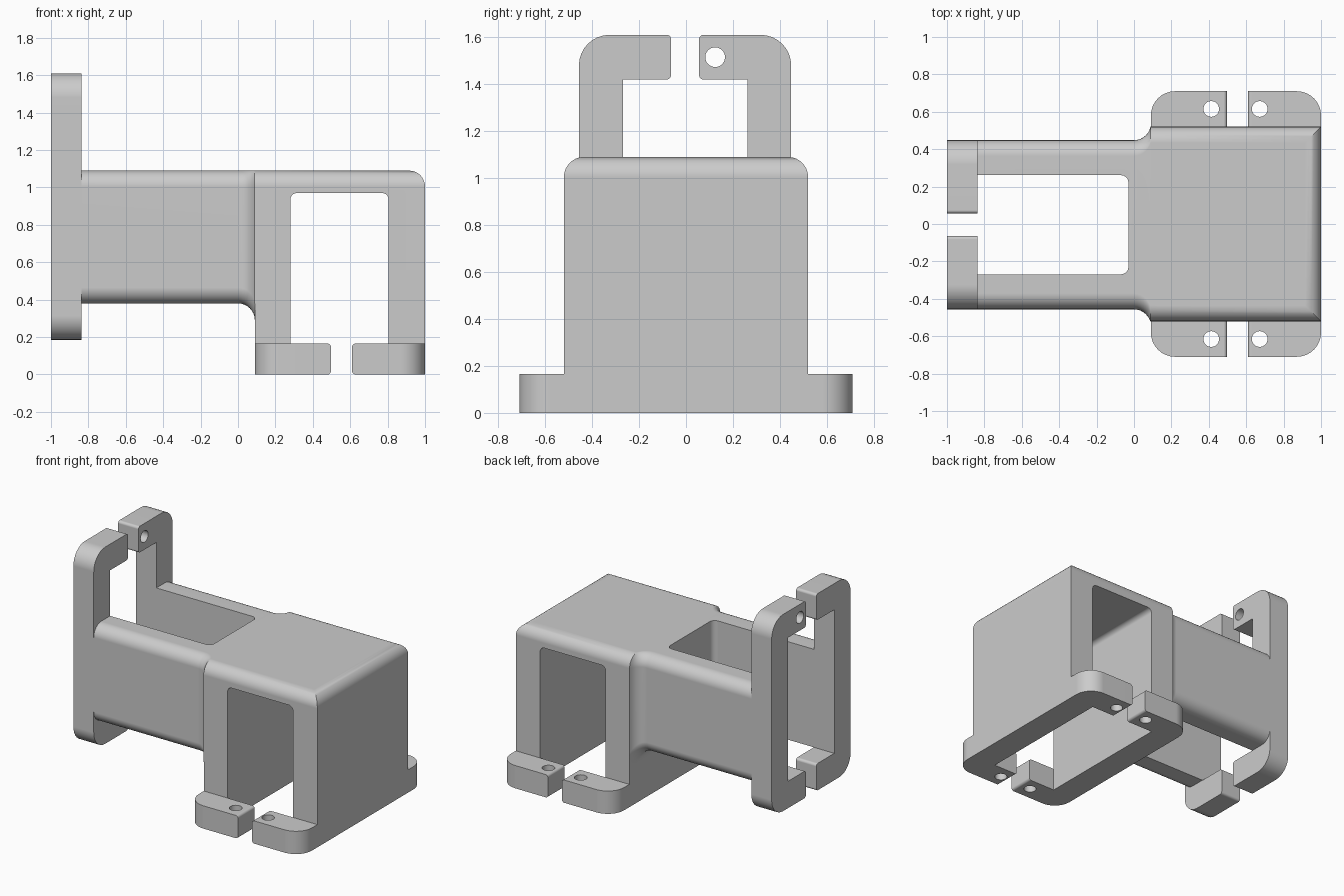
import bpy
import bmesh
from math import sin, cos, pi, radians

cube = bpy.data.objects.get("Cube")
if cube:
    bpy.data.objects.remove(cube, do_unlink=True)

grey = bpy.data.materials.new("light_grey")
grey.use_nodes = True
grey.diffuse_color = (0.6, 0.6, 0.6, 1)
grey.node_tree.nodes["Principled BSDF"].inputs["Base Color"].default_value = (0.6, 0.6, 0.6, 1)

# Placement of profile (u, v) and extrusion w for each extrusion axis
MAPS = {
    "x": lambda u, v, w: (w, u, v),
    "y": lambda u, v, w: (u, w, v),
    "z": lambda u, v, w: (u, v, w),
}


def near(a, b):
    return abs(a - b) < 1e-4


def to_object(name, bm):
    bmesh.ops.recalc_face_normals(bm, faces=bm.faces)
    mesh = bpy.data.meshes.new(name)
    bm.to_mesh(mesh)
    bm.free()
    mesh.materials.append(grey)
    obj = bpy.data.objects.new(name, mesh)
    bpy.context.collection.objects.link(obj)
    return obj


def prism(name, outline, axis, w0, w1, rounds=()):
    """Extrude an outline, then round the edges whose midpoint meets each rule."""
    bm = bmesh.new()
    face = bm.faces.new([bm.verts.new((u, v, w0)) for u, v in outline])
    top = bmesh.ops.extrude_face_region(bm, geom=[face])["geom"]
    bmesh.ops.translate(bm, vec=(0, 0, w1 - w0),
                        verts=[g for g in top if isinstance(g, bmesh.types.BMVert)])
    bmesh.ops.recalc_face_normals(bm, faces=bm.faces)
    for radius, rule in rounds:
        edges = [e for e in bm.edges if rule(*((e.verts[0].co + e.verts[1].co) / 2))]
        bmesh.ops.bevel(bm, geom=edges, offset=radius, offset_type="OFFSET",
                        segments=8, profile=0.5, affect="EDGES")
    for vert in bm.verts:
        vert.co = MAPS[axis](*vert.co)
    return to_object(name, bm)


def cut(obj, cutters):
    for cutter in cutters:
        mod = obj.modifiers.new("cut", "BOOLEAN")
        mod.operation = "DIFFERENCE"
        mod.solver = "EXACT"
        mod.object = cutter
    graph = bpy.context.evaluated_depsgraph_get()
    mesh = bpy.data.meshes.new_from_object(obj.evaluated_get(graph))
    obj.modifiers.clear()
    obj.data = mesh
    for cutter in cutters:
        bpy.data.objects.remove(cutter, do_unlink=True)


def hole(u, v, axis, w0, w1, radius=0.042):
    ring = [(u + radius * cos(2 * pi * i / 32), v + radius * sin(2 * pi * i / 32))
            for i in range(32)]
    return prism("hole_cutter", ring, axis, w0 - 0.1, w1 + 0.1)


def clamp(name, axis, outer, inner, tip, hole_u, vs, w0, w1, tip_in_plane):
    """C-shaped half clamp with rounded outer corners and a hole in each lug."""
    v0, v1, v2, v3 = vs
    outline = [(outer, v0), (tip, v0), (tip, v1), (inner, v1),
               (inner, v2), (tip, v2), (tip, v3), (outer, v3)]
    mid = (w0 + w1) / 2
    rounds = [
        (0.13, lambda u, v, w: near(u, outer) and near(w, mid)),
        (0.018, lambda u, v, w: near(u, tip) and near(w, mid) == tip_in_plane
            and (tip_in_plane or near(w, w0) or near(w, w1))),
    ]
    obj = prism(name, outline, axis, w0, w1, rounds)
    cut(obj, [hole(hole_u, (a + b) / 2, axis, w0, w1) for a, b in ((v0, v1), (v2, v3))])
    return obj


# Hood: wide inverted U with rounded top edges
FOOT_TOP, TOP, SIDE, JOINT = 0.165, 1.09, 0.52, 0.09
hood = prism(
    "hood",
    [(JOINT, FOOT_TOP), (0.28, FOOT_TOP), (0.28, 0.97), (0.805, 0.97),
     (0.805, FOOT_TOP), (1, FOOT_TOP), (1, TOP), (JOINT, TOP)],
    "y", -SIDE, SIDE,
    [(0.035, lambda u, v, w: near(v, 0.97) and near(w, 0)),
     (0.085, lambda u, v, w: near(v, TOP) and not near(u, JOINT))])

# Feet: two half clamps under the hood legs
foot_ys = (-0.71, -SIDE, SIDE, 0.71)
right_foot = clamp("right_foot", "z", JOINT, 0.28, 0.497, 0.413, foot_ys, 0, FOOT_TOP, False)
left_foot = clamp("left_foot", "z", 1, 0.805, 0.61, 0.672, foot_ys, 0, FOOT_TOP, False)

# End brackets: two half clamps standing at the end of the arm
MID = -0.004
bracket_zs = (0.185, 0.38, 1.42, 1.61)
brackets = [
    clamp(name, "x", MID + s * 0.452, MID + s * 0.265, MID + s * 0.06, MID + s * 0.128,
          bracket_zs, -1, -0.837, True)
    for name, s in (("front_bracket", -1), ("back_bracket", 1))]

# Arm: rounded section lofted along x, flaring into the hood
bm = bmesh.new()
FLARE, ROUND, STEPS = 0.09, 0.085, 8
stations = [(-0.837, 0)]
for i in range(STEPS + 1):
    a = pi / 2 * i / STEPS
    stations.append((FLARE * sin(a), FLARE * (1 - cos(a))))
rings = []
for x, grow in stations:
    half = min(0.452 + grow, SIDE)
    mid = MID if grow < 0.06 else 0
    low = 0.38 - grow
    ring = []
    for q, (sy, z) in enumerate(((1, TOP - ROUND), (-1, TOP - ROUND),
                                 (-1, low + ROUND), (1, low + ROUND))):
        for i in range(STEPS + 1):
            a = pi / 2 * (q + i / STEPS)
            ring.append(bm.verts.new((x, mid + sy * (half - ROUND) + ROUND * cos(a),
                                      z + ROUND * sin(a))))
    rings.append(ring)
for r0, r1 in zip(rings, rings[1:]):
    for i in range(len(r0)):
        j = (i + 1) % len(r0)
        bm.faces.new((r0[i], r0[j], r1[j], r1[i]))
bm.faces.new(rings[0])
bm.faces.new(rings[-1])
arm = to_object("arm", bm)

# Slot through the arm with rounded inner corners
SLOT = -0.03
slot = prism("slot_cutter",
             [(-1.5, MID - 0.265), (SLOT, MID - 0.265), (SLOT, MID + 0.265), (-1.5, MID + 0.265)],
             "z", 0, 2, [(0.04, lambda u, v, w: near(u, SLOT) and near(w, 1))])
cut(arm, [slot])

# Smooth fillets with clean flat faces
for obj in [hood, right_foot, left_foot, arm] + brackets:
    bpy.ops.object.select_all(action="DESELECT")
    obj.select_set(True)
    bpy.context.view_layer.objects.active = obj
    bpy.ops.object.shade_smooth_by_angle(angle=radians(30))
    weighted = obj.modifiers.new("flat_normals", "WEIGHTED_NORMAL")
    weighted.keep_sharp = True
